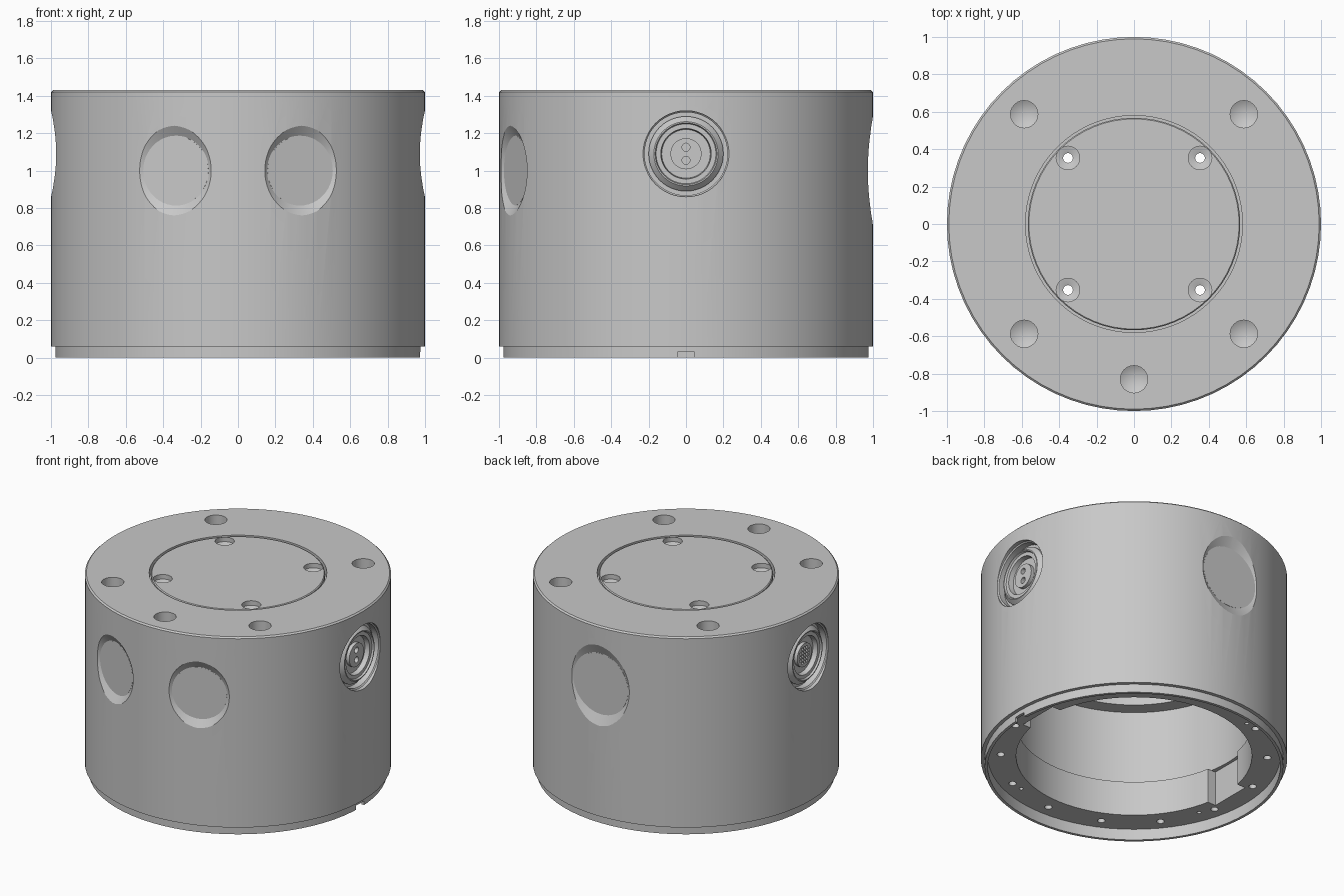
import bpy, bmesh, math
from mathutils import Matrix, Vector

cube = bpy.data.objects.get("Cube")
if cube:
    bpy.data.objects.remove(cube)

grey = bpy.data.materials.new("machined_grey")
grey.use_nodes = True
GREY = (0.58, 0.58, 0.58, 1)
grey.diffuse_color = GREY
grey.node_tree.nodes["Principled BSDF"].inputs["Base Color"].default_value = GREY


def lathe(name, profile, places=(Matrix(),), seg=48):
    """Spin a closed (radius, height) loop round local z, once per placement."""
    bm = bmesh.new()
    for place in places:
        rings = []
        for i in range(seg):
            a = 2 * math.pi * i / seg
            rings.append([bm.verts.new(place @ Vector((r * math.cos(a), r * math.sin(a), h)))
                          for r, h in profile])
        n = len(profile)
        for i in range(seg):
            p, q = rings[i], rings[(i + 1) % seg]
            for j in range(n):
                k = (j + 1) % n
                if profile[j][0] > 0 or profile[k][0] > 0:
                    bm.faces.new((p[j], q[j], q[k], p[k]))
    bmesh.ops.remove_doubles(bm, verts=bm.verts, dist=1e-5)
    bmesh.ops.recalc_face_normals(bm, faces=bm.faces)
    return finish(name, bm)


def box(name, size, centre):
    bm = bmesh.new()
    bmesh.ops.create_cube(bm, size=1, matrix=Matrix.Translation(centre) @ Matrix.Diagonal((*size, 1)))
    return finish(name, bm)


def finish(name, bm):
    mesh = bpy.data.meshes.new(name)
    bm.to_mesh(mesh)
    bm.free()
    mesh.materials.append(grey)
    obj = bpy.data.objects.new(name, mesh)
    bpy.context.collection.objects.link(obj)
    return obj


def activate(obj):
    bpy.ops.object.select_all(action='DESELECT')
    obj.select_set(True)
    bpy.context.view_layer.objects.active = obj


def carve(obj, cutters):
    activate(obj)
    for cutter in cutters:
        mod = obj.modifiers.new("cut", 'BOOLEAN')
        mod.operation, mod.solver, mod.object = 'DIFFERENCE', 'EXACT', cutter
        bpy.ops.object.modifier_apply(modifier=mod.name)
        bpy.data.objects.remove(cutter)


def facing(degrees, z):
    """Local z points outward from the axis at the given heading and height."""
    return (Matrix.Translation((0, 0, z)) @ Matrix.Rotation(math.radians(degrees), 4, 'Z')
            @ Matrix.Rotation(math.pi / 2, 4, 'Y'))


def plug(r, low, high):
    return [(0, low), (r, low), (r, high), (0, high)]


def at(x, y):
    return Matrix.Translation((x, y, 0))


def around(r, count, start):
    return [at(r * math.cos(a), r * math.sin(a))
            for a in (math.radians(start + 360 * i / count) for i in range(count))]


parts = []

# Hollow housing with base lip, stepped bore and cover seat
housing = lathe("housing", [
    (.975, 0), (.975, .06), (1, .06), (1, 1.42), (.99, 1.43), (.58, 1.43), (.58, 1.37),
    (.54, 1.37), (.54, 1.32), (.7, 1.32), (.7, .87), (.8, .87), (.8, .33), (.77, .33),
    (.77, .08), (.955, .08), (.955, 0)], seg=72)
parts.append(housing)

# Flared window pockets: two in front, a larger one behind
windows = [("front_right_window", 250, .187, .24), ("front_left_window", 290, .187, .24),
           ("back_window", 90, .22, .29)]
cuts = []
for name, heading, r, flare in windows:
    cuts.append(lathe("pocket", [(0, .968), (r, .968), (flare, 1), (2 * flare - r, 1.032), (0, 1.032)],
                      [facing(heading, 1)]))
    parts.append(lathe(name, plug(r - .003, .96, .969), [facing(heading, 1)]))

# Connector seats on both sides
sides = [facing(0, 1.09), facing(180, 1.09)]
cuts.append(lathe("seat", [(0, .86), (.2, .86), (.2, .92), (.222, .92), (.222, .965), (.23, .972),
                           (.23, 1.05), (0, 1.05)], sides))

# Blind mounting holes in the top, fixing holes in the base
top_spots = [at(x, y) for x in (-.587, .587) for y in (-.587, .587)] + [at(0, -.83)]
cuts.append(lathe("mount_holes", [(0, 1.25), (.073, 1.29), (.073, 1.5), (0, 1.5)], top_spots, 24))
cuts.append(lathe("base_holes", plug(.025, .04, .2), around(.87, 14, 180 / 14), 20))
cuts.append(lathe("dowel_holes", plug(.014, .04, .2), around(.85, 4, 20), 20))

# Key notch in the lip and relief pockets in the lower bore
cuts.append(box("notch", (.2, .09, .06), (.99, 0, 0)))
for side in (-1, 1):
    cuts.append(box("relief", (.2, .3, .3), (side * .72, 0, .18)))
carve(housing, cuts)

# Cover plate with countersunk through holes
cover = lathe("cover_plate", [(0, 1.37), (.568, 1.37), (.568, 1.422), (.562, 1.428), (0, 1.428)], seg=64)
screw_spots = [at(x, y) for x in (-.353, .353) for y in (-.353, .353)]
carve(cover, [lathe("countersinks", [(0, 1.3), (.026, 1.3), (.026, 1.385), (.04, 1.39),
                                    (.063, 1.395), (.063, 1.5), (0, 1.5)], screw_spots, 24)])
parts.append(cover)

# Round connectors: two sockets on the left, a cluster of pins on the right
socket_spots = [(-.035, 0), (.035, 0)]
pin_spots = [(.025 * i, .025 * j) for i in range(-2, 3) for j in range(-2, 3) if i * i + j * j < 8]
for name, place, spots, r in (("left_connector", sides[0], socket_spots, .022),
                              ("right_connector", sides[1], pin_spots, .009)):
    shell = lathe(name, [
        (0, .85), (.2, .85), (.2, .94), (.172, .968), (.165, .968), (.16, .955), (.135, .955),
        (.13, .92), (.083, .92), (.083, .945), (0, .945)], [place])
    carve(shell, [lathe("sockets", plug(r, .915, 1), [place @ at(*s) for s in spots], 12)])
    parts.append(shell)

for part in parts:
    activate(part)
    bpy.ops.object.shade_smooth_by_angle(angle=math.radians(20))
